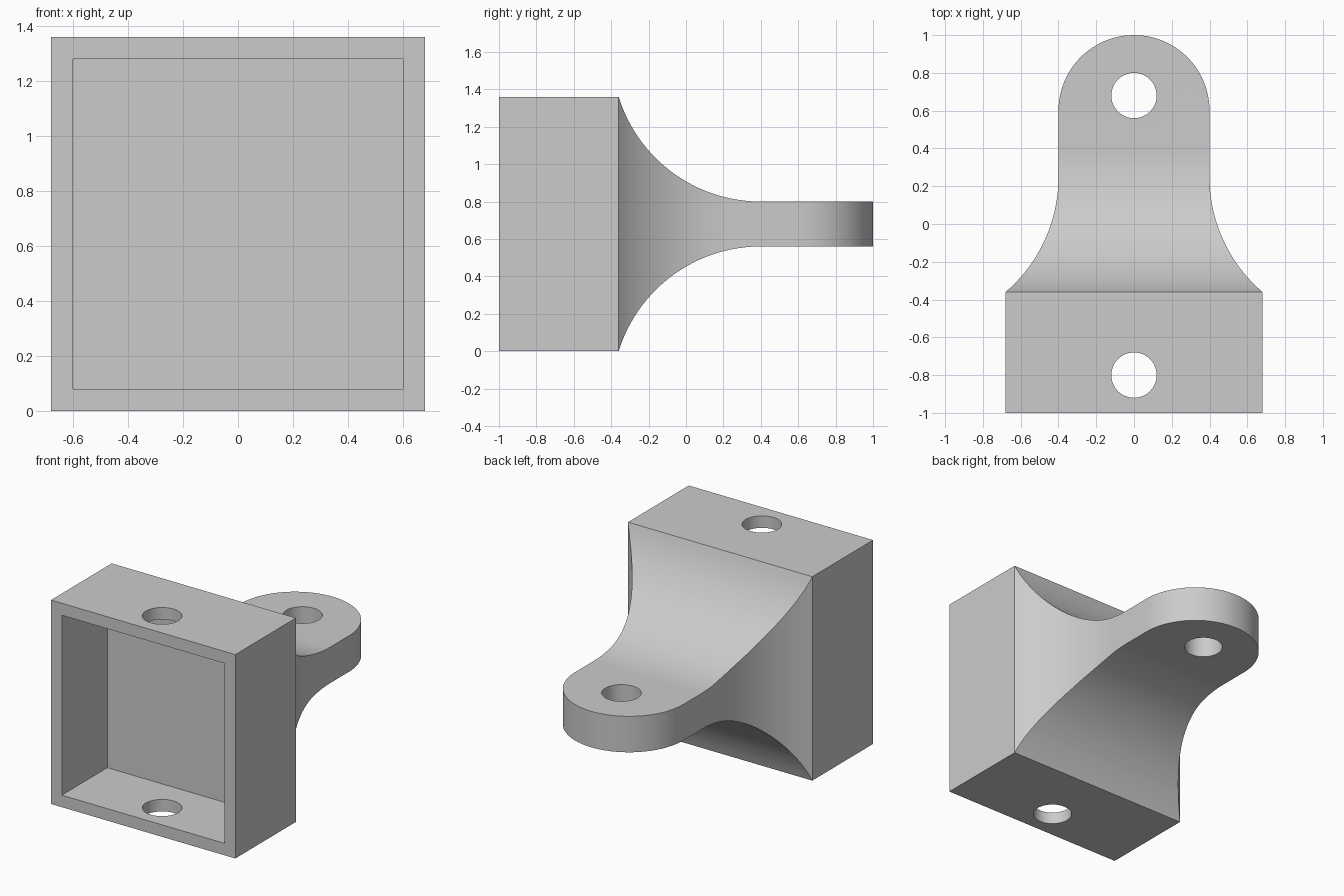
import bpy, bmesh, math
from mathutils import Vector

if "Cube" in bpy.data.objects:
    bpy.data.objects.remove(bpy.data.objects["Cube"])

MID = 0.68  # half width of the square socket, also its centre height
grey = bpy.data.materials.new("plain grey")
grey.diffuse_color = (0.6, 0.6, 0.6, 1)
grey.use_nodes = True
grey.node_tree.nodes["Principled BSDF"].inputs["Base Color"].default_value = grey.diffuse_color


def arc(cx, cy, r, a0, a1, n):
    """Points along an arc, angles in radians."""
    return [(cx + r * math.cos(a0 + (a1 - a0) * i / n),
             cy + r * math.sin(a0 + (a1 - a0) * i / n)) for i in range(n + 1)]


def prism(name, points, place, direction):
    """Extrude a closed 2D outline, placed in space by a function."""
    bm = bmesh.new()
    face = bm.faces.new([bm.verts.new(place(u, v)) for u, v in points])
    ext = bmesh.ops.extrude_face_region(bm, geom=[face])
    moved = [g for g in ext["geom"] if isinstance(g, bmesh.types.BMVert)]
    bmesh.ops.translate(bm, verts=moved, vec=Vector(direction))
    bmesh.ops.recalc_face_normals(bm, faces=bm.faces)
    mesh = bpy.data.meshes.new(name)
    bm.to_mesh(mesh)
    bm.free()
    mesh.materials.append(grey)
    obj = bpy.data.objects.new(name, mesh)
    bpy.context.collection.objects.link(obj)
    return obj


def combine(target, tool, operation):
    """Apply a boolean and discard the tool."""
    mod = target.modifiers.new("cut", "BOOLEAN")
    mod.operation, mod.solver, mod.object = operation, "EXACT", tool
    bpy.context.view_layer.objects.active = target
    bpy.ops.object.modifier_apply(modifier=mod.name)
    bpy.data.objects.remove(tool)


# Side outline: square block flaring down to a flat tab
r = (0.76 ** 2 + 0.56 ** 2) / (2 * 0.56)
a = math.atan2(0.56 - r, -0.76)
upper = arc(0.4, 0.12 + r, r, a, -math.pi / 2, 32)
upper = [(-1, MID)] + [(-0.36, MID)] + upper[1:] + [(1.2, 0.12)]
side = upper + [(y, -z) for y, z in reversed(upper)]
bracket = prism("bracket", side, lambda y, z: (-1, y, MID + z), (2, 0, 0))

# Plan outline: square block, waisted neck and rounded end
r = 0.8
y0 = -0.36 + math.sqrt(r * r - 0.52 ** 2)
a = math.atan2(-0.36 - y0, -0.52)
flank = arc(0.4 + r, y0, r, a, -math.pi, 24)
flank = [(MID, -1.5), (MID, -0.36)] + flank[1:]
flank += arc(0, 0.6, 0.4, 0, math.pi / 2, 24)
plan = flank + [(-x, y) for x, y in reversed(flank[:-1])]
combine(bracket, prism("plan", plan, lambda x, y: (x, y, -1), (0, 0, 4)), "INTERSECT")

# Square pocket open to the front
square = [(-0.6, 0.08), (0.6, 0.08), (0.6, 1.28), (-0.6, 1.28)]
combine(bracket, prism("pocket", square, lambda x, z: (x, -1.5, z), (0, 0.98, 0)), "DIFFERENCE")

# Pin holes through the socket walls and the tab
for y in (-0.8, 0.68):
    ring = arc(0, y, 0.12, 0, 2 * math.pi, 48)[:-1]
    combine(bracket, prism("hole", ring, lambda x, v: (x, v, -1), (0, 0, 4)), "DIFFERENCE")

bpy.ops.object.select_all(action="DESELECT")
bracket.select_set(True)
bpy.context.view_layer.objects.active = bracket
bpy.ops.object.shade_smooth_by_angle(angle=math.radians(25))
